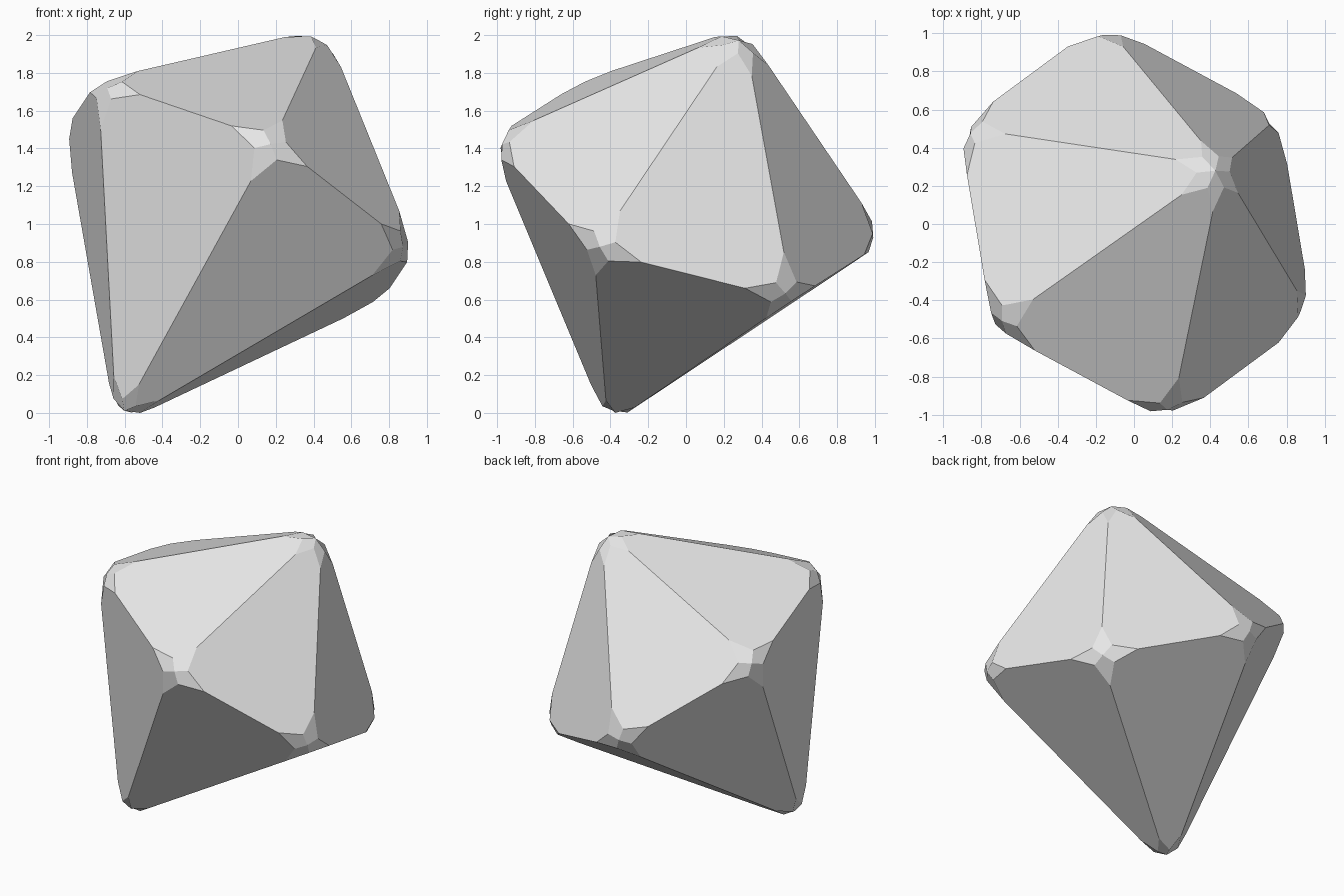
import bpy
import bmesh
from math import cos, sin, tau
from mathutils import Vector

cube = bpy.data.objects.get("Cube")
if cube:
    bpy.data.objects.remove(cube, do_unlink=True)

# Tilted frame of the gem: long axis, girdle centre and two girdle directions
CENTRE = Vector((0.01, 0.01, 1.18))
AXIS = Vector((0.445, 0.288, 0.848)).normalized()
SIDE = Vector((0.177, -1.056, 0.265))
SIDE = (SIDE - AXIS * SIDE.dot(AXIS)).normalized()
ACROSS = AXIS.cross(SIDE)

SIDES = 6
RADIUS = 1.10
CROWN_HEIGHT = 1.014
PAVILION_DEPTH = 1.469
CORNER = 0.263

# Hexagonal double pyramid: a short crown above the girdle, a longer point below
bm = bmesh.new()
girdle = []
for i in range(SIDES):
    a = tau * i / SIDES
    girdle.append(bm.verts.new(CENTRE + RADIUS * (SIDE * cos(a) + ACROSS * sin(a))))
crown = bm.verts.new(CENTRE + AXIS * CROWN_HEIGHT)
point = bm.verts.new(CENTRE - AXIS * PAVILION_DEPTH)
for i in range(SIDES):
    here, after = girdle[i], girdle[(i + 1) % SIDES]
    bm.faces.new((here, after, crown))
    bm.faces.new((after, here, point))

# Worn corners: every corner is rounded with small facets, edges stay sharp
bmesh.ops.bevel(bm, geom=bm.verts[:], offset=CORNER, offset_type='OFFSET',
                segments=2, profile=0.5, affect='VERTICES')
bmesh.ops.recalc_face_normals(bm, faces=bm.faces[:])

# Rest the stone on the ground
lowest = min(v.co.z for v in bm.verts)
bmesh.ops.translate(bm, verts=bm.verts[:], vec=(0, 0, -lowest))

mesh = bpy.data.meshes.new("gem_stone")
bm.to_mesh(mesh)
bm.free()
stone = bpy.data.objects.new("gem_stone", mesh)
bpy.context.collection.objects.link(stone)

# Plain pale grey surface
grey = bpy.data.materials.new("pale grey")
grey.use_nodes = True
colour = (0.8, 0.8, 0.8, 1.0)
grey.diffuse_color = colour
grey.node_tree.nodes["Principled BSDF"].inputs["Base Color"].default_value = colour
mesh.materials.append(grey)
